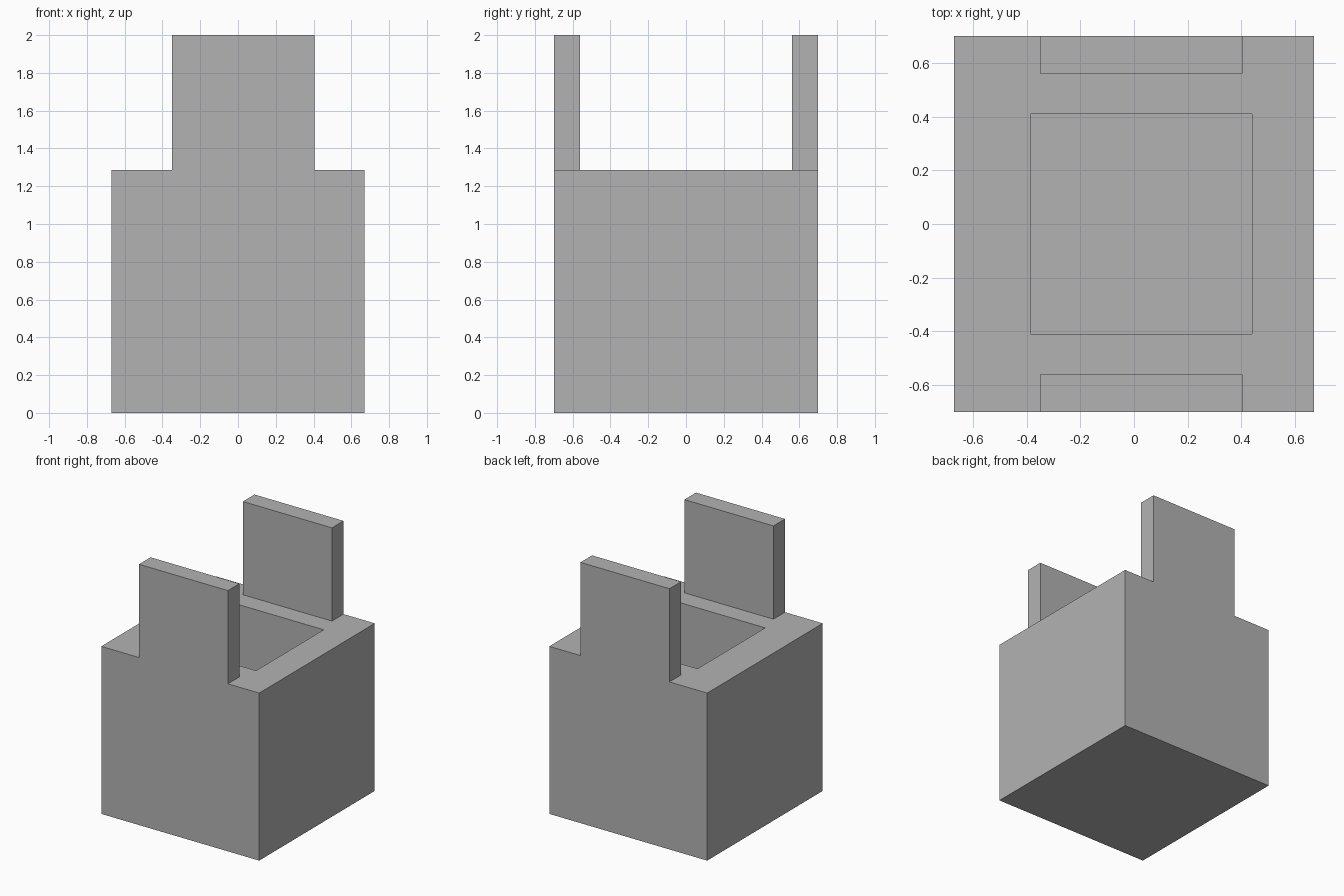
import bpy
import bmesh
from mathutils import Vector

cube = bpy.data.objects.get("Cube")
if cube:
    bpy.data.objects.remove(cube, do_unlink=True)

grey = bpy.data.materials.new("plain grey")
grey.use_nodes = True
grey.diffuse_color = (0.45, 0.45, 0.45, 1)
grey.node_tree.nodes["Principled BSDF"].inputs["Base Color"].default_value = grey.diffuse_color

RIM = 1.285
FLOOR = 0.3


def box(name, low, high, shape=None):
    """Flat-faced box between two corners, optionally reshaped."""
    low, high = Vector(low), Vector(high)
    bm = bmesh.new()
    bmesh.ops.create_cube(bm, size=1)
    bmesh.ops.scale(bm, vec=high - low, verts=bm.verts)
    bmesh.ops.translate(bm, vec=(low + high) / 2, verts=bm.verts)
    if shape:
        shape(bm)
    mesh = bpy.data.meshes.new(name)
    bm.to_mesh(mesh)
    bm.free()
    mesh.materials.append(grey)
    obj = bpy.data.objects.new(name, mesh)
    bpy.context.collection.objects.link(obj)
    return obj


def hollow(bm):
    """Sink a square well, slightly off centre, into the top face."""
    bm.normal_update()
    top = max(bm.faces, key=lambda f: f.normal.z)
    bmesh.ops.inset_individual(bm, faces=[top], thickness=0.2)
    for v in top.verts:
        v.co.x = 0.44 if v.co.x > 0 else -0.385
        v.co.y = 0.41 if v.co.y > 0 else -0.41
    well = bmesh.ops.extrude_discrete_faces(bm, faces=[top])["faces"][0]
    for v in well.verts:
        v.co.z = FLOOR
    bmesh.ops.recalc_face_normals(bm, faces=bm.faces)


# Hollow block
box("block", (-0.67, -0.70, 0), (0.67, 0.70, RIM), hollow)

# Upright panels flush with the front and back
box("front_panel", (-0.35, -0.70, RIM), (0.405, -0.56, 2))
box("back_panel", (-0.35, 0.56, RIM), (0.405, 0.70, 2))
